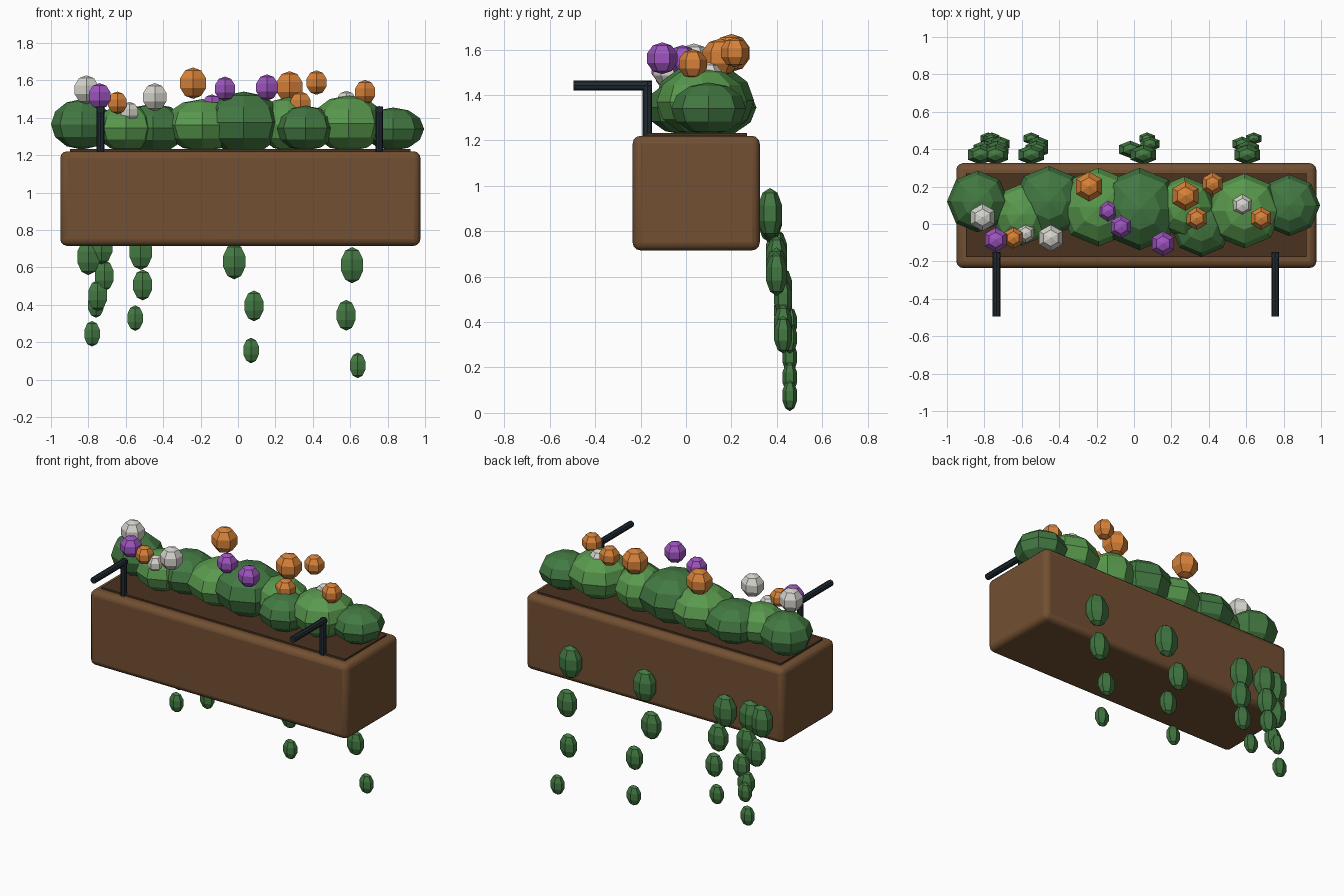
import bpy
import math

cube = bpy.data.objects.get("Cube")
if cube:
    bpy.data.objects.remove(cube, do_unlink=True)


def material(name, rgb):
    m = bpy.data.materials.new(name)
    m.use_nodes = True
    m.diffuse_color = (*rgb, 1)
    m.node_tree.nodes["Principled BSDF"].inputs["Base Color"].default_value = (*rgb, 1)
    return m


WOOD = material("brown wood", (0.17, 0.08, 0.032))
SOIL = material("dark soil", (0.07, 0.032, 0.014))
DARK = material("dark green", (0.055, 0.19, 0.055))
LIGHT = material("light green", (0.1, 0.32, 0.075))
ORANGE = material("orange petal", (0.68, 0.22, 0.04))
PURPLE = material("purple petal", (0.34, 0.09, 0.52))
WHITE = material("white petal", (0.66, 0.65, 0.6))
METAL = material("dark metal", (0.014, 0.023, 0.032))


def finish(name, mat):
    ob = bpy.context.object
    ob.name = name
    ob.data.materials.append(mat)
    return ob


def box(name, mat, centre, size, bevel=0):
    bpy.ops.mesh.primitive_cube_add(size=1, location=centre)
    ob = finish(name, mat)
    ob.scale = size
    bpy.ops.object.transform_apply(location=False, rotation=False, scale=True)
    if bevel:
        mod = ob.modifiers.new("rounded edges", "BEVEL")
        mod.width = bevel
        mod.segments = 3
        bpy.ops.object.shade_smooth_by_angle(angle=math.radians(40))
    return ob


def blob(name, mat, centre, radii, segments, rings):
    bpy.ops.mesh.primitive_uv_sphere_add(segments=segments, ring_count=rings, location=centre)
    ob = finish(name, mat)
    ob.scale = radii
    return ob


def rod(name, centre, length, tilt=0):
    bpy.ops.mesh.primitive_cylinder_add(vertices=8, radius=0.021, depth=length,
                                        location=centre, rotation=(tilt, 0, 0))
    return finish(name, METAL)


# Planter trough and soil
box("planter_box", WOOD, (0.0125, 0.045, 0.968), (1.925, 0.56, 0.505), 0.035)
box("soil", SOIL, (0.0125, 0.047, 1.217), (1.82, 0.445, 0.03))

# Railing hooks
for side, x in (("right", -0.735), ("left", 0.755)):
    rod(f"{side}_hook_post", (x, -0.17, 1.335), 0.25)
    rod(f"{side}_hook_arm", (x, -0.323, 1.442), 0.345, math.pi / 2)

# Bushes: x, y, z, radius, height radius
bushes = [
    (DARK, -0.835, 0.12, 1.365, 0.165, 0.135),
    (LIGHT, -0.6, 0.05, 1.345, 0.165, 0.125),
    (DARK, -0.455, 0.12, 1.345, 0.19, 0.13),
    (LIGHT, -0.19, 0.09, 1.36, 0.21, 0.14),
    (DARK, 0.03, 0.08, 1.375, 0.22, 0.165),
    (LIGHT, 0.27, 0.09, 1.365, 0.165, 0.145),
    (DARK, 0.36, -0.01, 1.345, 0.165, 0.12),
    (LIGHT, 0.59, 0.07, 1.37, 0.2, 0.15),
    (DARK, 0.83, 0.1, 1.34, 0.165, 0.115),
]
for mat, x, y, z, r, h in bushes:
    blob("bush", mat, (x, y, z), (r, r, h), 8, 6)

# Flower heads: x, y, z, radius
flowers = [
    (WHITE, -0.81, 0.035, 1.55, 0.077),
    (PURPLE, -0.74, -0.085, 1.515, 0.07),
    (ORANGE, -0.645, -0.075, 1.48, 0.06),
    (WHITE, -0.58, -0.05, 1.43, 0.055),
    (WHITE, -0.445, -0.075, 1.51, 0.075),
    (ORANGE, -0.24, 0.2, 1.585, 0.084),
    (PURPLE, -0.14, 0.07, 1.465, 0.06),
    (PURPLE, -0.07, -0.015, 1.555, 0.065),
    (PURPLE, 0.155, -0.105, 1.562, 0.07),
    (ORANGE, 0.275, 0.15, 1.565, 0.084),
    (ORANGE, 0.335, 0.03, 1.475, 0.065),
    (ORANGE, 0.42, 0.215, 1.588, 0.065),
    (WHITE, 0.58, 0.1, 1.48, 0.064),
    (ORANGE, 0.68, 0.03, 1.537, 0.065),
]
for mat, x, y, z, r in flowers:
    blob("flower", mat, (x, y, z), (r, r, r), 6, 5)

# Trailing leaves behind: top height, drop per leaf, x of each leaf
vines = [
    (0.86, 0.205, (-0.82, -0.8, -0.75, -0.78)),
    (0.87, 0.157, (-0.74, -0.73, -0.715, -0.76)),
    (0.86, 0.177, (-0.55, -0.52, -0.51, -0.55)),
    (0.87, 0.238, (0.05, -0.02, 0.085, 0.07)),
    (0.88, 0.268, (0.605, 0.61, 0.578, 0.64)),
]
for top, drop, xs in vines:
    for i, x in enumerate(xs):
        r = 0.082 - 0.0105 * i
        blob("vine_leaf", DARK, (x, 0.37 + 0.029 * i, top - drop * i),
             (r, r * 0.68, r * 1.35), 6, 5)
